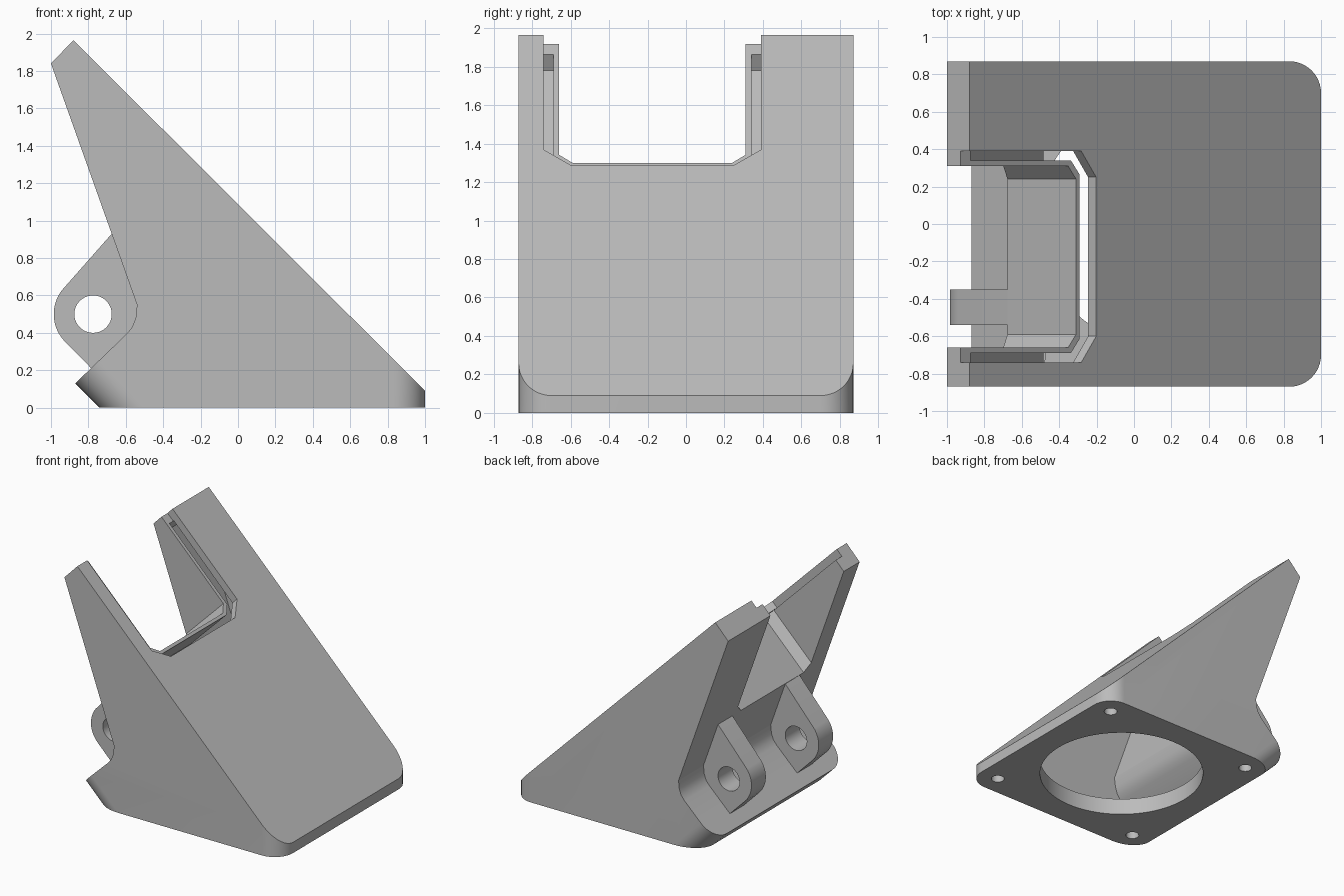
import bpy, bmesh, math
from mathutils import Vector

cube = bpy.data.objects.get("Cube")
if cube:
    bpy.data.objects.remove(cube, do_unlink=True)

grey = bpy.data.materials.new("plain grey")
grey.use_nodes = True
COLOUR = (0.5, 0.5, 0.5, 1)
grey.diffuse_color = COLOUR
grey.node_tree.nodes["Principled BSDF"].inputs["Base Color"].default_value = COLOUR

R = math.sqrt(0.5)
SLOPE_NORMAL = Vector((R, 0, R))
UP_SLOPE = Vector((-R, 0, R))
X, Y, Z = Vector((1, 0, 0)), Vector((0, 1, 0)), Vector((0, 0, 1))


def prism(name, points, u, v, w, start, end):
    """Extrude a 2D outline, drawn on axes u and v, along axis w."""
    bm = bmesh.new()
    face = bm.faces.new([bm.verts.new(u * a + v * b + w * start) for a, b in points])
    moved = bmesh.ops.extrude_face_region(bm, geom=[face])["geom"]
    bmesh.ops.translate(bm, vec=w * (end - start),
                        verts=[g for g in moved if isinstance(g, bmesh.types.BMVert)])
    bmesh.ops.recalc_face_normals(bm, faces=bm.faces)
    mesh = bpy.data.meshes.new(name)
    bm.to_mesh(mesh)
    bm.free()
    mesh.materials.append(grey)
    obj = bpy.data.objects.new(name, mesh)
    bpy.context.collection.objects.link(obj)
    return obj


def arc(cx, cy, r, a0, a1, n):
    return [(cx + r * math.cos(math.radians(a0 + (a1 - a0) * i / n)),
             cy + r * math.sin(math.radians(a0 + (a1 - a0) * i / n))) for i in range(n + 1)]


def circle(cx, cy, r, n=64):
    return arc(cx, cy, r, 0, 360, n)[:-1]


def combine(obj, tool, operation="DIFFERENCE"):
    mod = obj.modifiers.new("cut", "BOOLEAN")
    mod.operation, mod.solver, mod.object = operation, "EXACT", tool
    bpy.ops.object.select_all(action="DESELECT")
    bpy.context.view_layer.objects.active = obj
    obj.select_set(True)
    bpy.ops.object.modifier_apply(modifier=mod.name)
    bpy.data.objects.remove(tool, do_unlink=True)


def smooth(obj):
    bpy.ops.object.select_all(action="DESELECT")
    bpy.context.view_layer.objects.active = obj
    obj.select_set(True)
    bpy.ops.object.shade_smooth_by_angle(angle=math.radians(25))


def slot(name, y0, y1, floor, cy, cv, start):
    """Slot with chamfered lower corners, square to the sloping face."""
    top = 2.6
    outline = [(y0, top), (y0, floor + cv), (y0 + cy, floor),
               (y1 - cy, floor), (y1, floor + cv), (y1, top)]
    return prism(name, outline, Y, UP_SLOPE, SLOPE_NORMAL, start, 1.2)


HALF = 0.87
CORNER = 0.17
PLATE_X = 0.13
SCREW = 0.7

# Wedge body with two tall arms
profile = [(-1, 1.84), (-0.88, 1.965), (1, 0.09), (1, 0), (-0.74, 0), (-0.87, 0.13),
           (-0.595, 0.395), (-0.565, 0.432), (-0.547, 0.48), (-0.54, 0.55)]
body = prism("duct_body", profile, X, Z, Y, -HALF, HALF)

# Rounded corners: upright at the low end, square to the back plate behind
k = HALF - CORNER
low_end = [(-2, -HALF)] + arc(1 - CORNER, -k, CORNER, -90, 0, 12) \
    + arc(1 - CORNER, k, CORNER, 0, 90, 12) + [(-2, HALF)]
combine(body, prism("low_corners", low_end, X, Y, Z, -1, 3), "INTERSECT")
s = -0.74 * R
back_end = [(2, -HALF), (2, HALF)] + arc(s + CORNER, k, CORNER, 90, 180, 12) \
    + arc(s + CORNER, -k, CORNER, 180, 270, 12)
combine(body, prism("back_corners", back_end, SLOPE_NORMAL, Y, UP_SLOPE, -3, 3), "INTERSECT")

# Hollow chamber, keeping an inner wall round the slot and four screw bosses
inside = [(-0.92, 1.78), (-0.87, 1.87), (0.86, 0.14), (-0.77, 0.14), (-0.55, 0.36),
          (-0.515, 0.41), (-0.495, 0.47), (-0.485, 0.55)]
chamber = prism("chamber", inside, X, Z, Y, -0.82, 0.82)
combine(chamber, slot("inner_wall", -0.69, 0.34, 1.112, 0.075, 0.065, -1))
screws = [(PLATE_X + a * SCREW, b * SCREW) for a in (-1, 1) for b in (-1, 1)]
for x, y in screws:
    combine(chamber, prism("boss", circle(x, y, 0.1, 32), X, Y, Z, 0, 0.26))
combine(body, chamber)

# Outlet round the slot, then the slot itself
combine(body, slot("outlet", -0.74, 0.39, 1.054, 0.14, 0.113, 0.99 * R))
combine(body, slot("notch", -0.66, 0.31, 1.138, 0.07, 0.06, -1))

# Round inlet and screw holes in the base
combine(body, prism("inlet", circle(PLATE_X, 0, 0.65, 96), X, Y, Z, -0.1, 0.2))
for x, y in screws:
    combine(body, prism("screw_hole", circle(x, y, 0.052, 24), X, Y, Z, -0.1, 0.13))
smooth(body)

# Pair of hinge lugs on the back
PIVOT = (-0.775, 0.5)
lug_outline = [(-0.675, 0.93), (-0.53, 0.55), (-0.54, 0.47), (-0.58, 0.39), (-0.786, 0.212)] \
    + arc(*PIVOT, 0.21, 225, 142.5, 20)
for name, y in (("right_hinge_lug", -0.54), ("left_hinge_lug", 0.35)):
    lug = prism(name, lug_outline, X, Z, Y, y, y + 0.19)
    combine(lug, prism("pivot_hole", circle(*PIVOT, 0.1, 40), X, Z, Y, -1, 1))
    smooth(lug)
